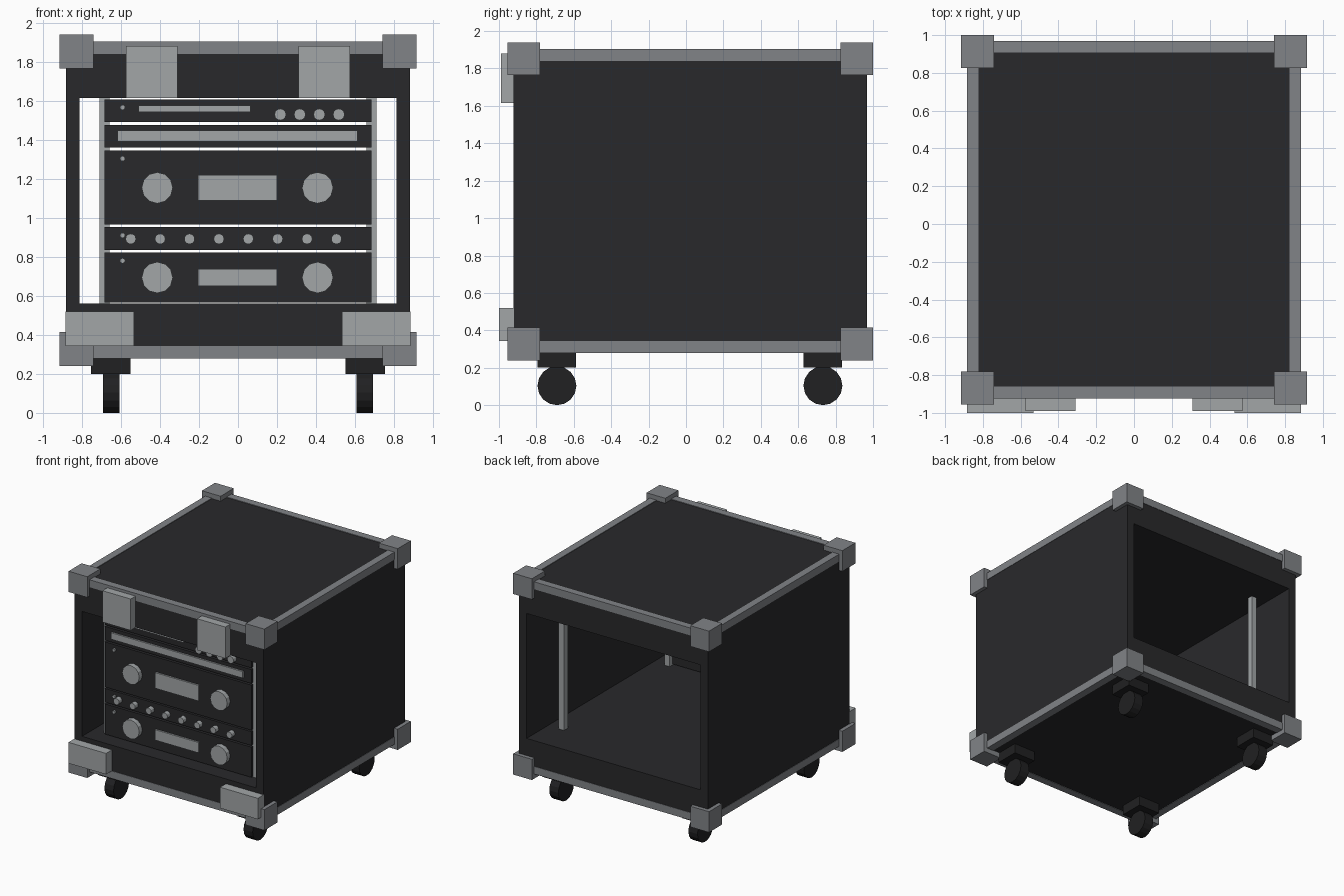
import bpy, bmesh, math
from mathutils import Matrix, Vector

if "Cube" in bpy.data.objects:
    bpy.data.objects.remove(bpy.data.objects["Cube"])


def material(name, r, g, b):
    m = bpy.data.materials.new(name)
    m.diffuse_color = (r, g, b, 1)
    m.use_nodes = True
    m.node_tree.nodes["Principled BSDF"].inputs["Base Color"].default_value = m.diffuse_color
    return m


BLACK = material("black_panel", 0.022, 0.022, 0.024)
RUBBER = material("black_rubber", 0.015, 0.015, 0.016)
STEEL = material("steel_trim", 0.22, 0.23, 0.245)
LIGHT = material("light_metal", 0.36, 0.38, 0.39)


def finish(name, bm, mat):
    bmesh.ops.recalc_face_normals(bm, faces=bm.faces)
    me = bpy.data.meshes.new(name)
    bm.to_mesh(me)
    bm.free()
    me.materials.append(mat)
    ob = bpy.data.objects.new(name, me)
    bpy.context.collection.objects.link(ob)
    return ob


def box(name, x, y, z, mat):
    """Box from (min, max) pairs."""
    bm = bmesh.new()
    size = [b - a for a, b in (x, y, z)]
    mid = Vector([(a + b) / 2 for a, b in (x, y, z)])
    bmesh.ops.create_cube(bm, size=1, matrix=Matrix.Translation(mid) @ Matrix.Diagonal((*size, 1)))
    return finish(name, bm, mat)


def cylinder(name, centre, r, depth, axis, sides, mat):
    bm = bmesh.new()
    rot = Matrix.Rotation(math.pi / 2, 4, 'Y' if axis == 'X' else 'X')
    bmesh.ops.create_cone(bm, cap_ends=True, segments=sides, radius1=r, radius2=r, depth=depth,
                          matrix=Matrix.Translation(centre) @ rot)
    return finish(name, bm, mat)


def side(s, a, b):
    """Mirror a range to the s side of zero."""
    return (a, b) if s > 0 else (-b, -a)


# case shell: thick rectangular tube open at front and back
bm = bmesh.new()


def ring(x, z0, z1, y):
    return [bm.verts.new((px, y, pz)) for px, pz in ((-x, z0), (x, z0), (x, z1), (-x, z1))]


rings = [ring(0.882, 0.284, 1.898, -0.922), ring(0.882, 0.284, 1.898, 0.967),
         ring(0.812, 0.56, 1.615, 0.967), ring(0.812, 0.56, 1.615, -0.922)]
for k in range(4):
    a, b = rings[k], rings[(k + 1) % 4]
    for i in range(4):
        j = (i + 1) % 4
        bm.faces.new((a[i], a[j], b[j], b[i]))
finish("case_shell", bm, BLACK)

# edge trims and corner blocks
for level, z, cz in (("bottom", (0.28, 0.343), (0.24, 0.415)), ("top", (1.84, 1.903), (1.765, 1.94))):
    box(level + "_front_trim", (-0.885, 0.885), (-0.925, -0.86), z, STEEL)
    box(level + "_back_trim", (-0.885, 0.885), (0.907, 0.97), z, STEEL)
    for s in (-1, 1):
        box(level + "_side_trim", side(s, 0.822, 0.885), (-0.925, 0.97), z, STEEL)
        for cy in ((-0.955, -0.78), (0.825, 1.0)):
            box(level + "_corner_block", side(s, 0.74, 0.915), cy, cz, STEEL)

for s in (-1, 1):
    # latches on the front
    box("upper_latch", side(s, 0.31, 0.575), (-0.99, -0.92), (1.615, 1.88), LIGHT)
    box("lower_latch", side(s, 0.533, 0.885), (-1.0, -0.92), (0.343, 0.52), LIGHT)
    for y in (-0.69, 0.732):
        # casters
        box("caster_plate", side(s, 0.55, 0.755), (y - 0.103, y + 0.103), (0.2, 0.29), RUBBER)
        cylinder("caster_wheel", (s * 0.65, y, 0.104), 0.104, 0.085, 'X', 16, RUBBER)
    # rack rails
    for label, y in (("front", -0.75), ("rear", 0.66)):
        box(label + "_rack_rail", side(s, 0.66, 0.71), (y - 0.025, y + 0.025), (0.56, 1.615), LIGHT)

# rack unit faceplates with their indicator lights
FACE = -0.80
for z0, z1, lz in ((0.567, 0.822, 0.78), (0.836, 0.953, 0.91), (0.965, 1.346, 1.304),
                   (1.36, 1.477, 1.435), (1.491, 1.608, 1.566)):
    box("rack_unit", (-0.685, 0.685), (FACE, -0.765), (z0, z1), BLACK)
    cylinder("indicator_light", (-0.592, FACE - 0.005, lz), 0.014, 0.02, 'Y', 8, LIGHT)


def strip(name, x, z):
    box(name, x, (FACE - 0.015, FACE + 0.005), z, LIGHT)


def knob(x, z, r):
    cylinder("knob", (x, FACE - 0.018, z), r, 0.045, 'Y', 12, LIGHT)


# displays, slots and knobs
strip("disc_slot", (-0.51, 0.065), (1.544, 1.577))
strip("wide_display", (-0.618, 0.614), (1.392, 1.447))
for zc, h in ((1.154, 0.066), (0.694, 0.044)):
    strip("display", (-0.205, 0.2), (zc - h, zc + h))
    for x in (-0.414, 0.408):
        knob(x, zc, 0.08)
for i in range(4):
    knob(0.217 + i * 0.1, 1.53, 0.03)
for i in range(8):
    knob(-0.55 + i * 0.1507, 0.892, 0.027)
